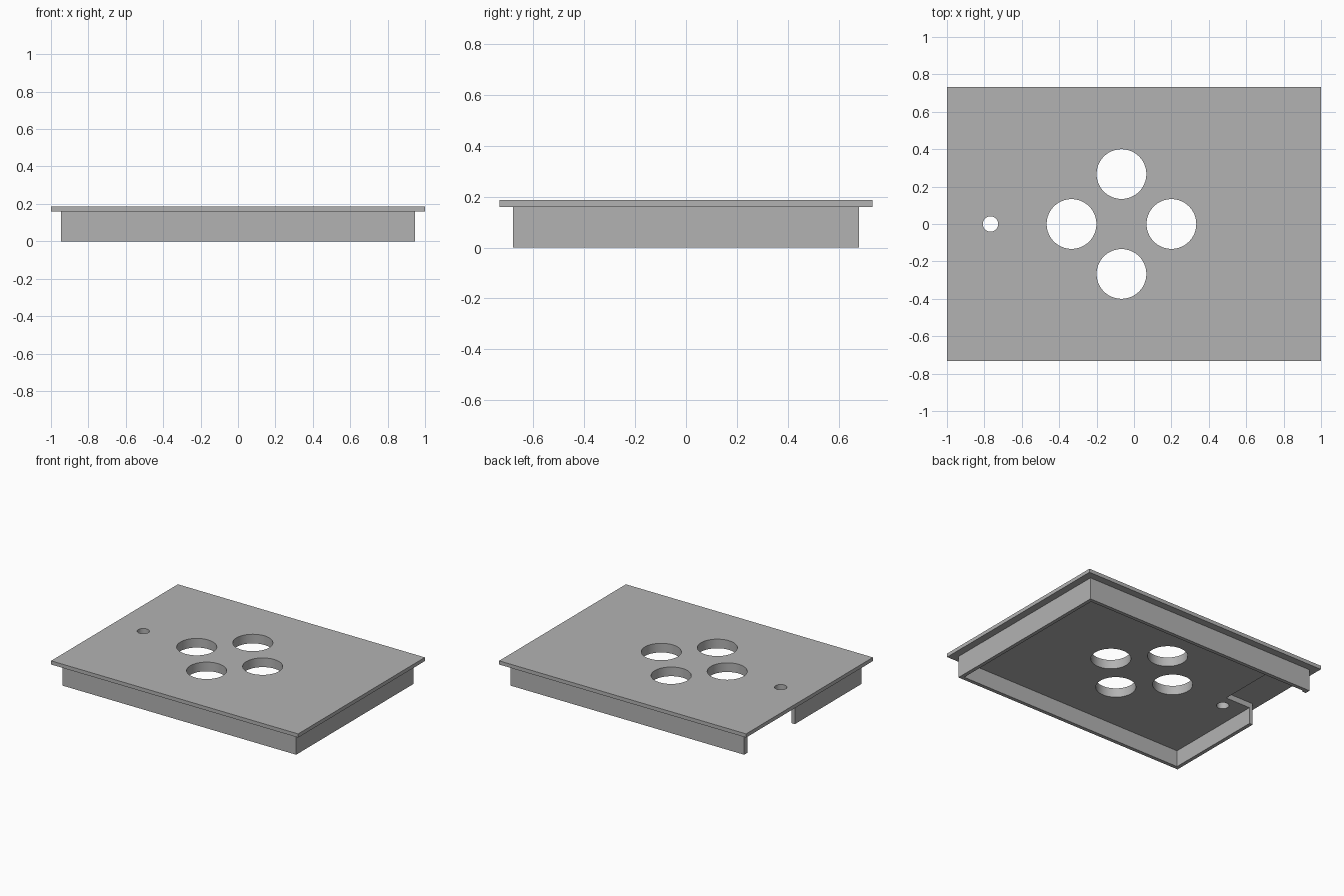
import bpy

cube = bpy.data.objects.get("Cube")
if cube:
    bpy.data.objects.remove(cube, do_unlink=True)

# Main dimensions
HALF_X, HALF_Y, TOP = 1.0, 0.733, 0.187      # lid plate
RIM_Z, SLAB_Z = 0.16, 0.12                   # undersides of lid and inner slab
WALL_X, WALL_Y, WALL = 0.947, 0.68, 0.027    # skirt outline and thickness

grey = bpy.data.materials.new("mid_grey")
grey.use_nodes = True
colour = (0.45, 0.45, 0.45, 1)
grey.diffuse_color = colour
grey.node_tree.nodes["Principled BSDF"].inputs["Base Color"].default_value = colour


def box(name, x0, x1, y0, y1, z0, z1):
    bpy.ops.mesh.primitive_cube_add(
        size=1, location=((x0 + x1) / 2, (y0 + y1) / 2, (z0 + z1) / 2))
    ob = bpy.context.object
    ob.name = name
    ob.scale = (x1 - x0, y1 - y0, z1 - z0)
    bpy.ops.object.transform_apply(location=True, rotation=False, scale=True)
    ob.data.materials.append(grey)
    return ob


def drill(name, x, y, radius):
    bpy.ops.mesh.primitive_cylinder_add(
        vertices=64, radius=radius, depth=1, location=(x, y, TOP))
    ob = bpy.context.object
    ob.name = name
    ob.data.materials.append(grey)
    return ob


def combine(target, tool, operation):
    mod = target.modifiers.new(tool.name, 'BOOLEAN')
    mod.operation = operation
    mod.solver = 'EXACT'
    mod.object = tool
    bpy.context.view_layer.objects.active = target
    bpy.ops.object.modifier_apply(modifier=mod.name)
    bpy.data.objects.remove(tool, do_unlink=True)


# Lid plate with a smaller block beneath it
cover = box("cover_plate", -HALF_X, HALF_X, -HALF_Y, HALF_Y, RIM_Z, TOP)
combine(cover, box("skirt_block", -WALL_X, WALL_X, -WALL_Y, WALL_Y, 0, RIM_Z + 0.01), 'UNION')

# Hollow underside leaving the skirt walls and the thick inner slab
in_x, in_y = WALL_X - WALL, WALL_Y - WALL
combine(cover, box("cavity", -in_x, in_x, -in_y, in_y, -0.1, SLAB_Z), 'DIFFERENCE')

# Side opening, which also thins the slab behind it
combine(cover, box("side_opening", -WALL_X - 0.02, -0.72, 0.093, 0.64, -0.1, RIM_Z), 'DIFFERENCE')

# Four large round holes in a cross, and one small hole
centre, reach = -0.067, 0.267
for dx, dy in ((1, 0), (-1, 0), (0, 1), (0, -1)):
    combine(cover, drill("large_hole", centre + dx * reach, dy * reach, 0.133), 'DIFFERENCE')
combine(cover, drill("small_hole", -0.767, 0, 0.041), 'DIFFERENCE')

# Smooth bores, sharp edges
bpy.ops.object.select_all(action='DESELECT')
cover.select_set(True)
bpy.context.view_layer.objects.active = cover
bpy.ops.object.shade_smooth_by_angle(angle=0.5)
